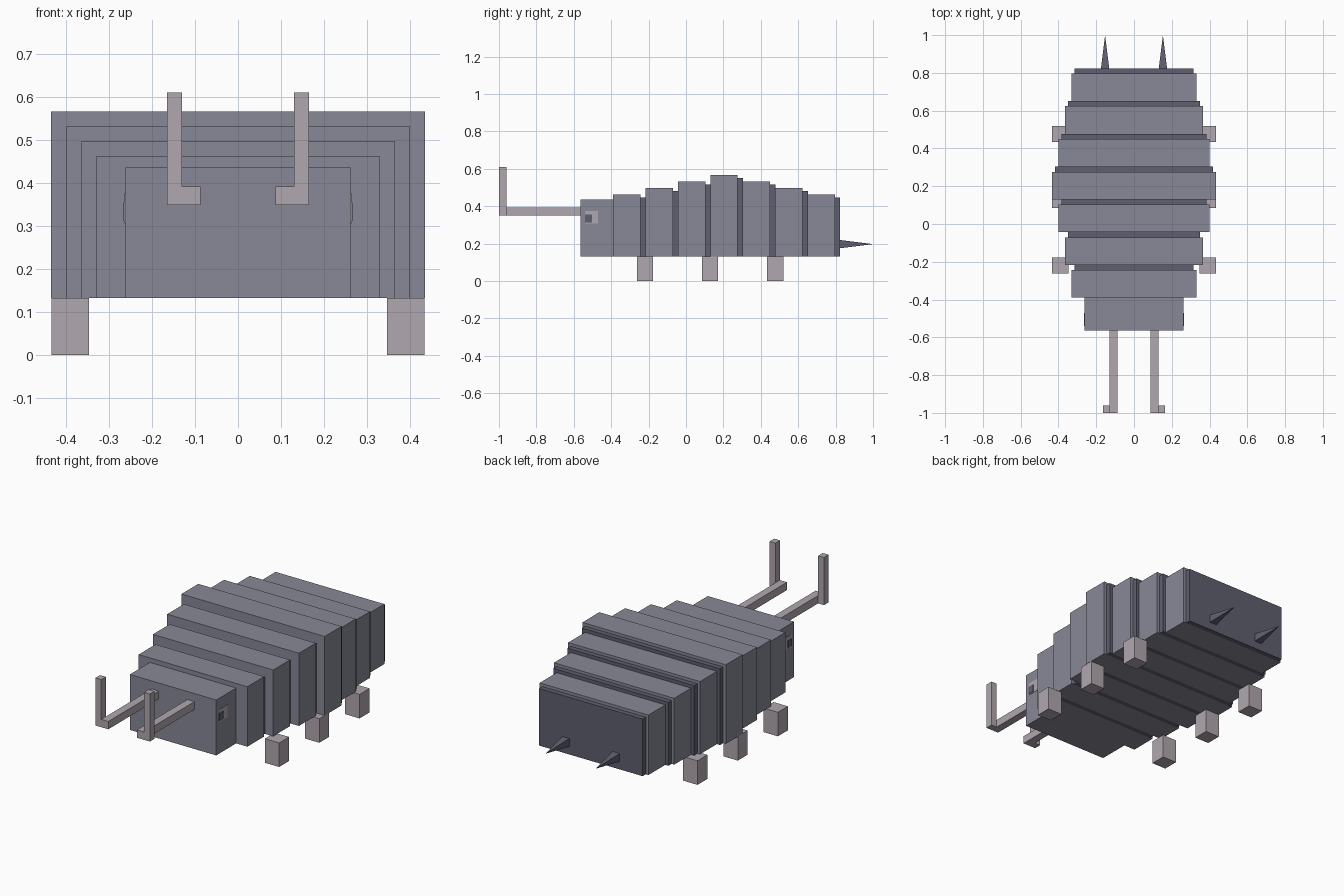
import bpy
import bmesh
from mathutils import Vector

if "Cube" in bpy.data.objects:
    bpy.data.objects.remove(bpy.data.objects["Cube"])


def material(name, rgb):
    m = bpy.data.materials.new(name)
    m.diffuse_color = (*rgb, 1)
    m.use_nodes = True
    m.node_tree.nodes["Principled BSDF"].inputs["Base Color"].default_value = m.diffuse_color
    return m


SHELL = material("slate grey shell", (0.246, 0.246, 0.309))
DARK = material("dark slate", (0.114, 0.114, 0.162))
PALE = material("pale mauve", (0.434, 0.386, 0.429))


def finish(name, bm, mat):
    bmesh.ops.recalc_face_normals(bm, faces=bm.faces)
    mesh = bpy.data.meshes.new(name)
    bm.to_mesh(mesh)
    bm.free()
    mesh.materials.append(mat)
    ob = bpy.data.objects.new(name, mesh)
    bpy.context.collection.objects.link(ob)
    return ob


def box(name, x, y, z, mat):
    """Box from (min, max) ranges on each axis."""
    bm = bmesh.new()
    bmesh.ops.create_cube(bm, size=1)
    for v in bm.verts:
        v.co = Vector([r[0] if c < 0 else r[1] for c, r in zip(v.co, (x, y, z))])
    return finish(name, bm, mat)


def spike(name, x, y0, y1, z, r, mat):
    """Four-sided spike pointing to +y."""
    bm = bmesh.new()
    base = [bm.verts.new((x + a * r, y0, z + b * r))
            for a, b in ((-1, -1), (1, -1), (1, 1), (-1, 1))]
    tip = bm.verts.new((x, y1, z))
    bm.faces.new(base)
    for i in range(4):
        bm.faces.new((base[i], base[(i + 1) % 4], tip))
    return finish(name, bm, mat)


BELLY = 0.132

# Head
box("head", (-0.262, 0.262), (-0.563, -0.39), (BELLY, 0.436), SHELL)

# Armour segments swelling to the middle, each with a dark joint behind it
PITCH = 0.1735
for i in range(7):
    grow = 3 - abs(i - 3)
    w = 0.33 + 0.035 * grow
    top = 0.461 + 0.035 * grow
    y = -0.39 + PITCH * i
    box(f"segment_{i + 1}", (-w, w), (y, y + 0.146), (BELLY, top), SHELL)
    w -= 0.016
    box(f"joint_{i + 1}", (-w, w), (y + 0.146, y + PITCH), (BELLY, top - 0.016), DARK)

# Paired parts
for side, s in (("left", -1), ("right", 1)):
    def span(a, b):
        return tuple(sorted((s * a, s * b)))

    # Legs
    for n, y in (("front", -0.22), ("middle", 0.128), ("rear", 0.477)):
        box(f"{n}_leg_{side}", span(0.347, 0.434), (y - 0.043, y + 0.043),
            (0, BELLY), PALE)

    # Antenna: forward stalk and upright end
    box(f"antenna_stalk_{side}", span(0.087, 0.13), (-1, -0.563), (0.349, 0.392), PALE)
    box(f"antenna_tip_{side}", span(0.13, 0.165), (-1, -0.96), (0.349, 0.61), PALE)

    # Eye plate with pupil
    box(f"eye_{side}", span(0.258, 0.264), (-0.54, -0.47), (0.306, 0.375), PALE)
    box(f"pupil_{side}", span(0.26, 0.266), (-0.54, -0.503), (0.312, 0.354), DARK)

    # Tail spikes
    spike(f"tail_spike_{side}", s * 0.153, 0.824, 1.0, 0.197, 0.022, DARK)
